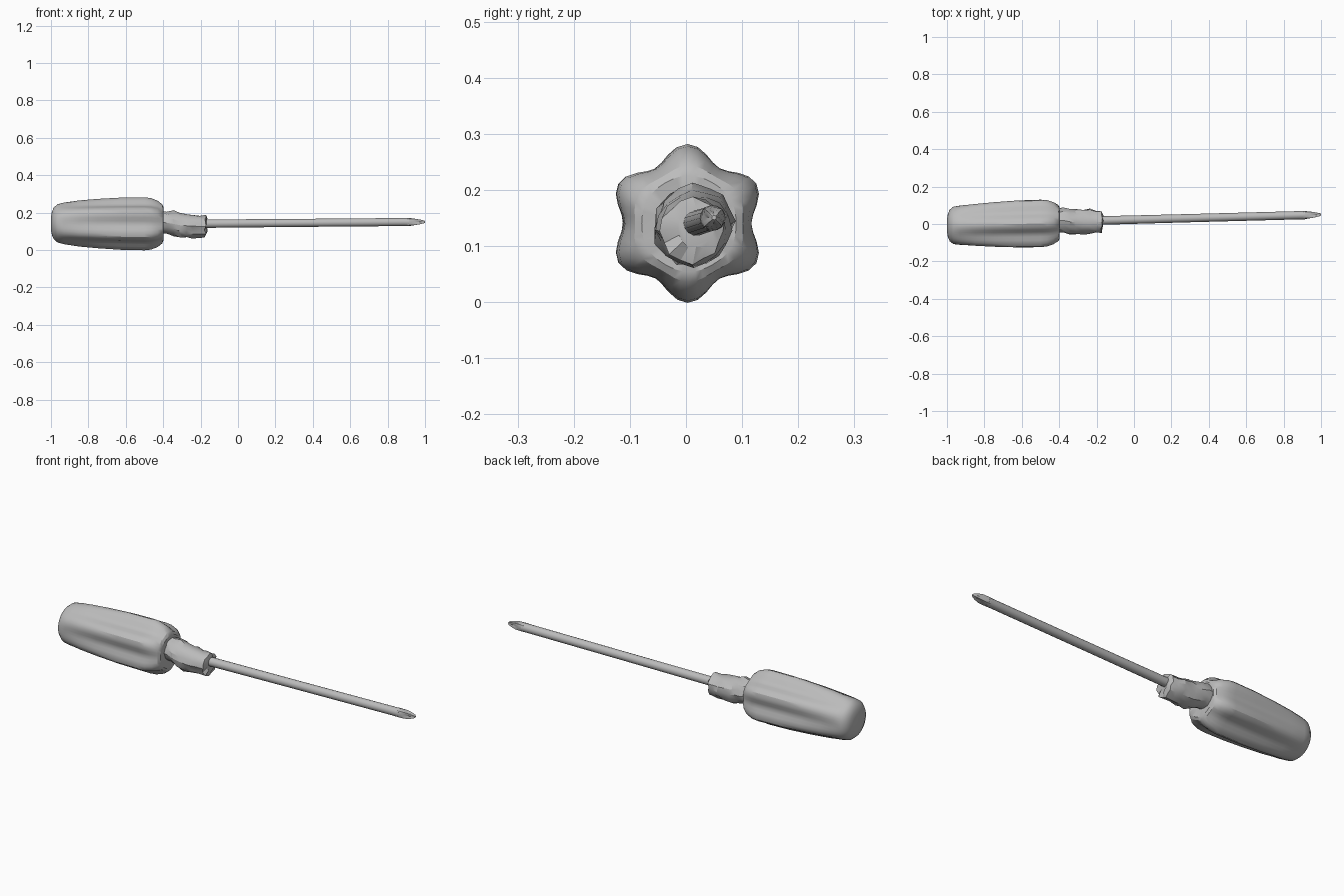
import bpy, bmesh, math, random

if "Cube" in bpy.data.objects:
    bpy.data.objects.remove(bpy.data.objects["Cube"])

random.seed(4)
grey = bpy.data.materials.new("light grey")
grey.diffuse_color = (0.5, 0.5, 0.5, 1)
grey.use_nodes = True
grey.node_tree.nodes["Principled BSDF"].inputs["Base Color"].default_value = grey.diffuse_color


def loft(name, stations, sides, lobes=0, phase=0.0, rough=0.0, angle=30):
    """Skin rings along x. Station: x, y, z, radius, lobe depth."""
    bm = bmesh.new()
    rings = []
    for x, y, z, r, depth in stations:
        ring = []
        for i in range(sides):
            a = 2 * math.pi * i / sides
            rr = r * (1 + depth * math.cos(lobes * (a - phase)))
            rr *= 1 + random.uniform(-rough, rough)
            dx = random.uniform(-rough, rough) * 0.06
            ring.append(bm.verts.new((x + dx, y + rr * math.cos(a), z + rr * math.sin(a))))
        rings.append(ring)
    for a, b in zip(rings, rings[1:]):
        for i in range(sides):
            j = (i + 1) % sides
            bm.faces.new((a[i], a[j], b[j], b[i]))
    bm.faces.new(rings[0])
    bm.faces.new(rings[-1])
    bmesh.ops.recalc_face_normals(bm, faces=bm.faces)
    me = bpy.data.meshes.new(name)
    bm.to_mesh(me)
    bm.free()
    me.materials.append(grey)
    ob = bpy.data.objects.new(name, me)
    bpy.context.collection.objects.link(ob)
    bpy.ops.object.select_all(action='DESELECT')
    bpy.context.view_layer.objects.active = ob
    ob.select_set(True)
    bpy.ops.object.shade_smooth_by_angle(angle=math.radians(angle))
    return ob


# Six-lobed grip, rounder toward the butt end
grip = [(-1.0, .035, 0), (-.995, .062, 0), (-.985, .085, 0), (-.965, .101, .01),
        (-.93, .108, .03), (-.85, .115, .07), (-.75, .121, .09), (-.62, .126, .11),
        (-.5, .1275, .11), (-.465, .125, .10), (-.43, .115, .08), (-.405, .100, .04),
        (-.397, .085, .01), (-.4, .05, 0)]
loft("handle", [(x, -.008 + .022 * (x + 1), .143 - .005 * (x + 1), r, d) for x, r, d in grip],
     48, lobes=6, phase=math.pi / 2)

# Crumpled collar between grip and shaft
collar = [(-.42, .02, .15, .058), (-.38, .02, .145, .064), (-.345, .012, .14, .066),
          (-.31, .010, .132, .065), (-.275, .012, .13, .062), (-.24, .014, .128, .062),
          (-.205, .012, .127, .058), (-.175, .012, .127, .056), (-.168, .018, .132, .034)]
loft("collar", [(*c, 0) for c in collar], 16, rough=.11, angle=25)


# Slightly tilted shaft
def axis(x):
    t = (x + .2) / 1.2
    return .018 + .032 * t, .141 + .010 * t


loft("shaft", [(x, *axis(x), r, 0) for x, r in
               [(-.2, .023), (0, .0225), (.3, .022), (.6, .022), (.88, .022), (.915, .023)]], 14)

# Cross-shaped tip with four tapering flutes
loft("cross_tip", [(x, *axis(x), r, d) for x, r, d in
                   [(.905, .023, 0), (.93, .021, .1), (.95, .018, .25),
                    (.975, .013, .3), (.995, .008, .25), (1.0, .004, 0)]],
     16, lobes=4, phase=math.pi / 4)
